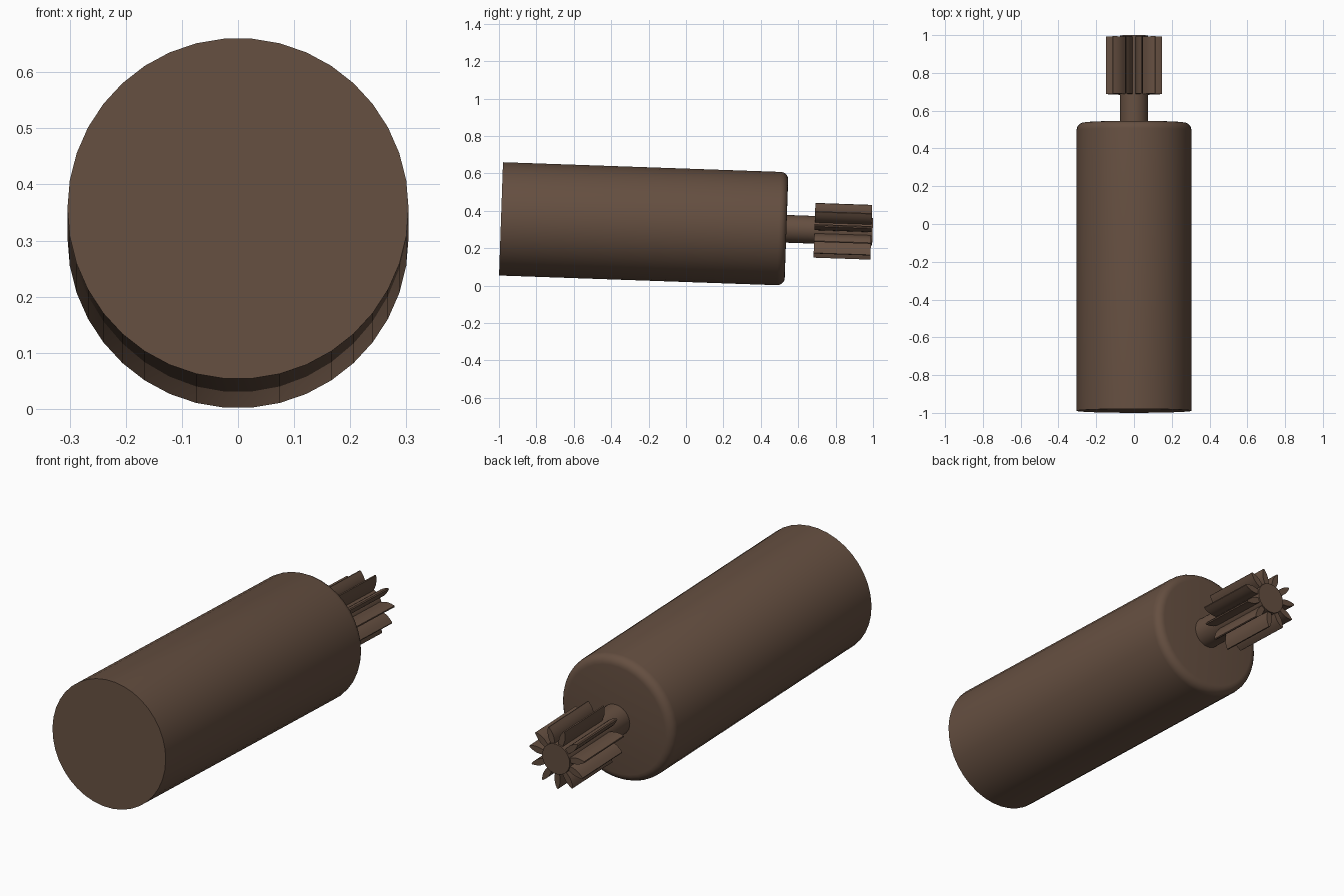
import bpy, bmesh
from math import sin, cos, pi, radians

if "Cube" in bpy.data.objects:
    bpy.data.objects.remove(bpy.data.objects["Cube"])

TILT = radians(-92)          # local z runs along the motor axis, nose slightly down
ORIGIN = (0, -0.989, 0.357)

brown = bpy.data.materials.new("brown")
brown.diffuse_color = (0.13, 0.078, 0.052, 1)
brown.use_nodes = True
brown.node_tree.nodes["Principled BSDF"].inputs["Base Color"].default_value = brown.diffuse_color


def finish(name, bm, angle):
    bmesh.ops.recalc_face_normals(bm, faces=bm.faces)
    mesh = bpy.data.meshes.new(name)
    bm.to_mesh(mesh)
    bm.free()
    mesh.materials.append(brown)
    ob = bpy.data.objects.new(name, mesh)
    bpy.context.collection.objects.link(ob)
    ob.location = ORIGIN
    ob.rotation_euler = (TILT, 0, 0)
    bpy.ops.object.select_all(action='DESELECT')
    ob.select_set(True)
    bpy.context.view_layer.objects.active = ob
    bpy.ops.object.shade_smooth_by_angle(angle=radians(angle))
    return ob


def skin(name, rings, angle):
    """Join equal-length point rings into a capped tube."""
    bm = bmesh.new()
    loops = [[bm.verts.new(p) for p in ring] for ring in rings]
    n = len(loops[0])
    for a, b in zip(loops, loops[1:]):
        for i in range(n):
            j = (i + 1) % n
            bm.faces.new((a[i], a[j], b[j], b[i]))
    bm.faces.new(loops[0][::-1])
    bm.faces.new(loops[-1])
    return finish(name, bm, angle)


def circle(r, z, n):
    return [(r * cos(2 * pi * i / n), r * sin(2 * pi * i / n), z) for i in range(n)]


# Motor can: square rear edge, rounded nose edge
R, END, FILLET = 0.304, 1.527, 0.04
steps = [pi / 2 * k / 5 for k in range(6)]
profile = [(R, 0)] + [(R - FILLET + FILLET * cos(t), END - FILLET + FILLET * sin(t)) for t in steps]
skin("motor_body", [circle(r, z, 38) for r, z in profile], 30)

# Output shaft, poking just past the pinion
skin("shaft", [circle(0.074, z, 32) for z in (END - 0.03, 1.988)], 30)

# Pinion: 11 slim leaf-shaped teeth, one pointing straight down
TEETH = 11
flank = [(0.072, 0.012), (0.09, 0.0145), (0.105, 0.0155), (0.12, 0.0135),
         (0.135, 0.009), (0.149, 0.003)]
tooth = [(r, -w) for r, w in flank] + [(r, w) for r, w in reversed(flank)]
outline = []
for k in range(TEETH):
    a = pi / 2 + 2 * pi * k / TEETH
    outline += [(r * cos(a) - w * sin(a), r * sin(a) + w * cos(a)) for r, w in tooth]
skin("pinion_gear", [[(x, y, z) for x, y in outline] for z in (1.677, 1.981)], 30)
